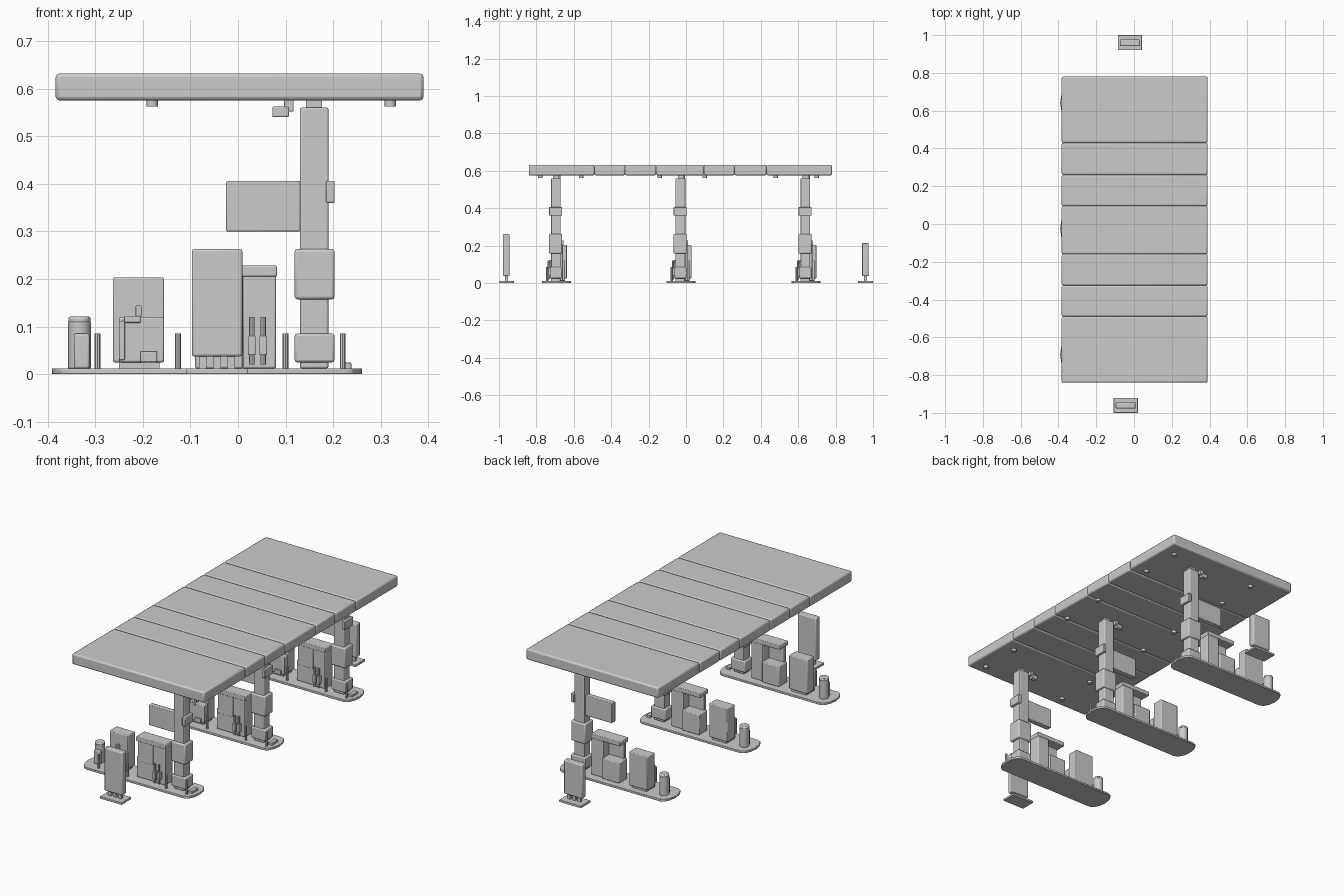
import bpy
import math

if "Cube" in bpy.data.objects:
    bpy.data.objects.remove(bpy.data.objects["Cube"], do_unlink=True)

grey = bpy.data.materials.new("light_grey")
grey.use_nodes = True
shade = (0.6, 0.6, 0.6, 1)
grey.diffuse_color = shade
grey.node_tree.nodes["Principled BSDF"].inputs["Base Color"].default_value = shade


def finish(ob, name, bevel):
    ob.name = name
    ob.data.materials.append(grey)
    if bevel:
        mod = ob.modifiers.new("Soft edges", "BEVEL")
        mod.width = bevel
        mod.segments = 2
    bpy.ops.object.shade_smooth_by_angle(angle=math.radians(40))
    return ob


def box(name, xs, ys, zs, bevel=0.0):
    """Box given by its low and high limit on each axis."""
    bpy.ops.mesh.primitive_cube_add(size=1)
    ob = bpy.context.object
    limits = (xs, ys, zs)
    for v in ob.data.vertices:
        v.co = [lim[0] if c < 0 else lim[1] for c, lim in zip(v.co, limits)]
    return finish(ob, name, bevel)


def tube(name, x, y, zs, radius, sides=12, bevel=0.0):
    bpy.ops.mesh.primitive_cylinder_add(
        vertices=sides, radius=radius, depth=zs[1] - zs[0],
        location=(x, y, sum(zs) / 2))
    return finish(bpy.context.object, name, bevel)


def slab(name, outline, zs):
    """Flat plate extruded from an outline in plan."""
    n = len(outline)
    verts = [(x, y, z) for z in zs for x, y in outline]
    faces = [tuple(reversed(range(n))), tuple(range(n, 2 * n))]
    faces += [(i, (i + 1) % n, n + (i + 1) % n, n + i) for i in range(n)]
    mesh = bpy.data.meshes.new(name)
    mesh.from_pydata(verts, [], faces)
    ob = bpy.data.objects.new(name, mesh)
    bpy.context.collection.objects.link(ob)
    bpy.context.view_layer.objects.active = ob
    bpy.ops.object.select_all(action="DESELECT")
    ob.select_set(True)
    return finish(ob, name, 0.002)


# Canopy roof: a row of soft-edged sections
joints = [-0.84, -0.49, -0.325, -0.16, 0.095, 0.26, 0.43, 0.78]
for low, high in zip(joints, joints[1:]):
    box("canopy_section", (-0.383, 0.39), (low, high), (0.575, 0.632), 0.008)

# Ceiling lamps
for y in (-0.78, -0.56, -0.14, 0.1, 0.48, 0.7):
    for x in (-0.18, 0.32):
        tube("ceiling_lamp", x, y, (0.562, 0.577), 0.012)


def island(yc):
    def part(name, xs, ys, zs, bevel=0.0):
        return box(name, xs, (yc + ys[0], yc + ys[1]), zs, bevel)

    # Kerb with rounded ends
    outline = []
    for end, cx in ((1, 0.22), (-1, -0.35)):
        for k in range(7):
            a = math.pi * (k / 6 - 0.5)
            outline.append((cx + end * 0.041 * math.cos(a),
                            yc + end * 0.077 * math.sin(a)))
    slab("island_kerb", outline, (0, 0.012))

    # Column with its boxes, cap and hanging sign
    part("column", (0.13, 0.19), (-0.03, 0.022), (0.012, 0.56), 0.004)
    part("column_cap", (0.143, 0.177), (-0.018, 0.012), (0.555, 0.577))
    part("column_bin", (0.119, 0.203), (-0.04, 0.03), (0.157, 0.263), 0.006)
    part("column_base_box", (0.119, 0.203), (-0.035, 0.03), (0.025, 0.085), 0.005)
    part("column_side_box", (0.185, 0.203), (-0.04, 0.03), (0.36, 0.406), 0.003)
    part("hanging_sign", (-0.025, 0.132), (-0.018, 0.012), (0.3, 0.406), 0.003)

    # Ceiling camera
    part("camera_mount", (0.097, 0.117), (0.0, 0.02), (0.552, 0.577), 0.002)
    part("camera_body", (0.072, 0.107), (-0.002, 0.022), (0.54, 0.562), 0.003)

    # Large pump: tower, low cabinet and overhead beam
    part("pump_tower", (0.01, 0.08), (-0.03, 0.035), (0.012, 0.222), 0.004)
    part("pump_cabinet", (-0.09, 0.01), (-0.025, 0.045), (0.012, 0.12), 0.004)
    part("pump_back_panel", (-0.08, 0.01), (-0.03, -0.012), (0.1, 0.212), 0.002)
    part("pump_beam", (-0.09, 0.082), (-0.033, 0.038), (0.205, 0.228), 0.003)

    # Hoses with nozzles
    for x in (0.029, 0.053):
        tube("pump_hose", x, yc - 0.043, (0.02, 0.12), 0.006, 8)
        part("nozzle", (x - 0.008, x + 0.008), (-0.052, -0.03), (0.04, 0.08), 0.002)

    # Service cabinet with stepped front and handles
    part("service_cabinet", (-0.263, -0.155), (-0.005, 0.055), (0.025, 0.203), 0.004)
    part("service_front", (-0.25, -0.155), (-0.035, -0.003), (0.025, 0.12), 0.004)
    part("service_plinth", (-0.25, -0.165), (-0.025, 0.045), (0.01, 0.027))
    part("hose_hook", (-0.215, -0.203), (-0.03, -0.003), (0.118, 0.145), 0.002)
    part("hose_arm", (-0.24, -0.205), (-0.04, -0.028), (0.108, 0.122), 0.002)
    part("hose_drop", (-0.25, -0.237), (-0.046, -0.034), (0.03, 0.112), 0.002)
    part("air_nozzle", (-0.205, -0.17), (-0.045, -0.034), (0.025, 0.048), 0.002)

    # Waste bin
    tube("waste_bin", -0.333, yc + 0.015, (0.012, 0.11), 0.024, 12, 0.002)
    tube("waste_bin_lid", -0.333, yc + 0.015, (0.106, 0.121), 0.024, 12, 0.005)
    part("bin_front", (-0.345, -0.312), (-0.02, 0.0), (0.012, 0.085), 0.004)

    # Bollards
    for x in (-0.295, -0.126, 0.1, 0.22):
        tube("bollard", x, yc - 0.05, (0.01, 0.085), 0.006, 8)
    part("kerb_block", (0.215, 0.238), (-0.03, 0.02), (0.01, 0.024), 0.002)


for centre in (-0.692, -0.026, 0.642):
    island(centre)


def price_sign(x, y, top):
    # Freestanding panel on a small foot
    box("sign_foot", (x - 0.064, x + 0.064), (y - 0.04, y + 0.04), (0, 0.012), 0.002)
    for dx in (-0.03, 0, 0.03):
        box("sign_post", (x + dx - 0.008, x + dx + 0.008),
            (y - 0.007, y + 0.007), (0.01, 0.04))
    box("sign_panel", (x - 0.053, x + 0.053), (y - 0.018, y + 0.016),
        (0.037, top), 0.005)


price_sign(-0.044, -0.96, 0.263)
price_sign(-0.022, 0.96, 0.215)
